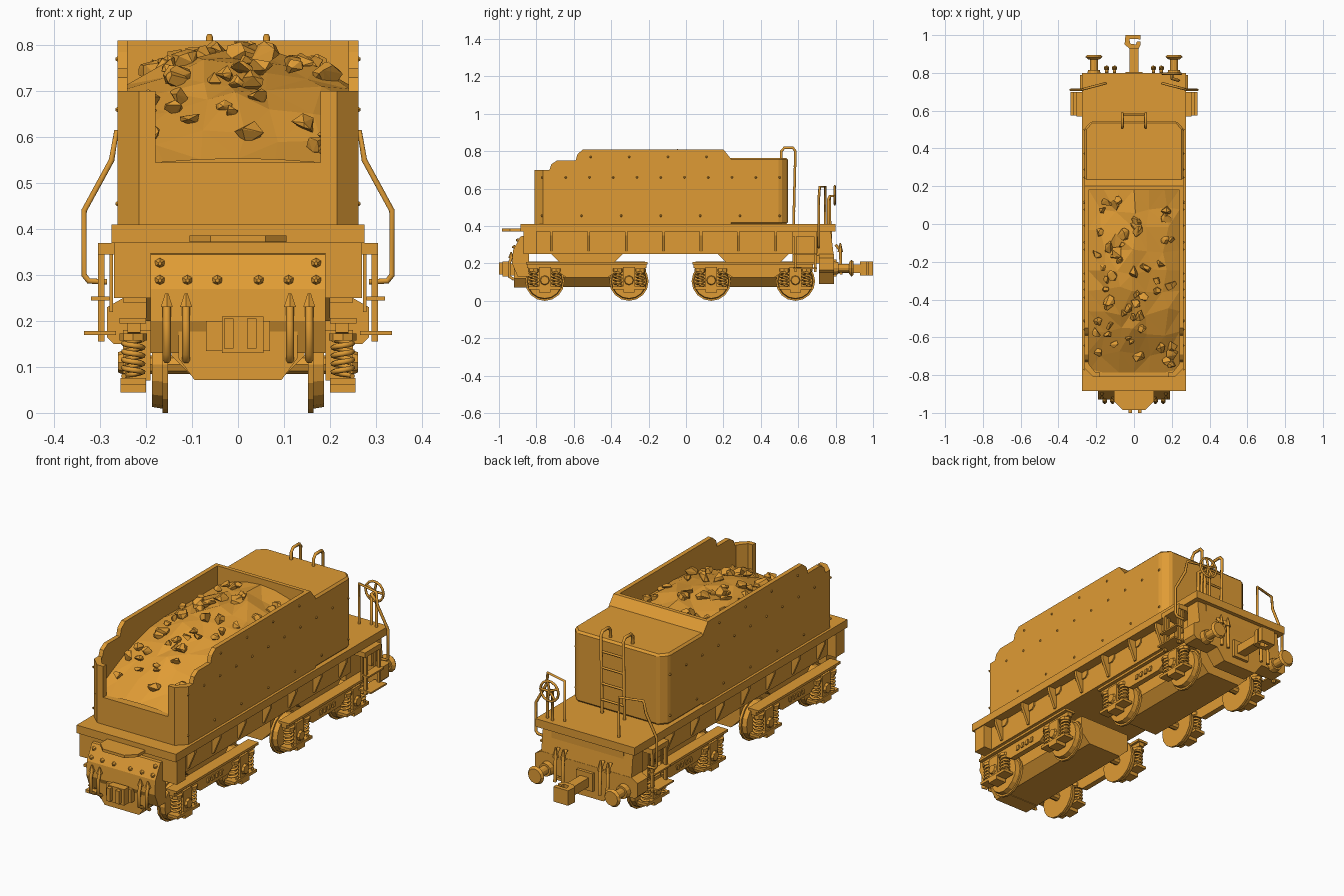
import bpy, bmesh, math, random
from mathutils import Vector, Matrix

if "Cube" in bpy.data.objects:
    bpy.data.objects.remove(bpy.data.objects["Cube"])
random.seed(7)

ochre = bpy.data.materials.new("ochre")
ochre.use_nodes = True
COLOR = (0.74, 0.33, 0.035, 1)
ochre.diffuse_color = COLOR
ochre.node_tree.nodes["Principled BSDF"].inputs["Base Color"].default_value = COLOR


def finish(name, bm, mirror=""):
    """Turn a bmesh into an object, mirrored over the given axes."""
    bmesh.ops.recalc_face_normals(bm, faces=bm.faces)
    mesh = bpy.data.meshes.new(name)
    bm.to_mesh(mesh)
    bm.free()
    mesh.materials.append(ochre)
    ob = bpy.data.objects.new(name, mesh)
    bpy.context.collection.objects.link(ob)
    if mirror:
        m = ob.modifiers.new("mirror", "MIRROR")
        m.use_axis = ["x" in mirror, "y" in mirror, False]
        m.use_mirror_merge = False
    return ob


def add_prism(bm, pts, axis, a, b):
    """Extrude a 2D outline along an axis from a to b."""
    def place(p, t):
        u, v = p
        return {"x": (t, u, v), "y": (u, t, v), "z": (u, v, t)}[axis]
    lo = [bm.verts.new(place(p, a)) for p in pts]
    hi = [bm.verts.new(place(p, b)) for p in pts]
    bm.faces.new(lo)
    bm.faces.new(hi)
    for i in range(len(pts)):
        j = (i + 1) % len(pts)
        bm.faces.new((lo[i], lo[j], hi[j], hi[i]))


def add_box(bm, x0, x1, y0, y1, z0, z1):
    add_prism(bm, [(x0, y0), (x1, y0), (x1, y1), (x0, y1)], "z", z0, z1)


def add_cyl(bm, centre, r1, r2, depth, axis, sides=14):
    rot = {"x": Matrix.Rotation(math.pi / 2, 4, "Y"),
           "y": Matrix.Rotation(-math.pi / 2, 4, "X"), "z": Matrix()}[axis]
    bmesh.ops.create_cone(bm, cap_ends=True, segments=sides, radius1=r1, radius2=r2,
                          depth=depth, matrix=Matrix.Translation(centre) @ rot)


def prism(name, pts, axis, a, b, mirror=""):
    bm = bmesh.new()
    add_prism(bm, pts, axis, a, b)
    return finish(name, bm, mirror)


def box(name, *size, mirror=""):
    bm = bmesh.new()
    add_box(bm, *size)
    return finish(name, bm, mirror)


def tubes(name, paths, r):
    """One curve object holding a round rod along each path."""
    cu = bpy.data.curves.new(name, "CURVE")
    cu.dimensions = "3D"
    cu.bevel_depth = r
    cu.bevel_resolution = 1
    cu.use_fill_caps = True
    for path in paths:
        sp = cu.splines.new("POLY")
        sp.points.add(len(path) - 1)
        for p, co in zip(sp.points, path):
            p.co = (*co, 1)
    cu.materials.append(ochre)
    ob = bpy.data.objects.new(name, cu)
    bpy.context.collection.objects.link(ob)


def both(path):
    return [[(s * x, y, z) for x, y, z in path] for s in (1, -1)]


W = 0.262
# Coal bunker and water tank
prism("bunker_base", [(-W, 0.2), (-W, -0.765), (-0.215, -0.81), (0.215, -0.81), (W, -0.765), (W, 0.2)],
      "z", 0.41, 0.545)
prism("bunker_side", [(-0.765, 0.5), (-0.765, 0.70), (-0.73, 0.70), (-0.72, 0.73), (-0.69, 0.75), (-0.59, 0.75),
                      (-0.58, 0.785), (-0.55, 0.81), (0.2, 0.81), (0.2, 0.5)], "x", 0.24, W, "x")
prism("bunker_front_corner", [(0.18, -0.81), (0.215, -0.81), (W, -0.765), (W, -0.74), (0.24, -0.74),
                              (0.205, -0.785), (0.18, -0.785)], "z", 0.54, 0.70, "x")
prism("bulkhead", [(0.18, 0.41), (0.18, 0.81), (0.2, 0.81), (0.24, 0.76), (0.24, 0.41)], "x", -W, W)
tank = prism("water_tank", [(-W, 0.22), (W, 0.22), (W, 0.505), (0.225, 0.545), (-0.225, 0.545), (-W, 0.505)],
             "z", 0.41, 0.765)
bev = tank.modifiers.new("soft_top", "BEVEL")
bev.width, bev.segments = 0.01, 1

# Rivets on the bunker walls
bm = bmesh.new()
for z, y0, y1, n in ((0.455, -0.77, 0.5, 7), (0.66, -0.77, 0.5, 11), (0.77, -0.51, 0.11, 4)):
    for i in range(n):
        y = y0 + (y1 - y0) * i / (n - 1)
        add_cyl(bm, (W + 0.002, y, z), 0.007, 0.003, 0.006, "x", 6)
finish("wall_rivets", bm, "x")

# Heaped coal
bm = bmesh.new()


def heap(x, y):
    t = min(1, (y + 0.79) / 0.6)
    return 0.55 + 0.23 * math.sin(t * math.pi / 2) - 0.9 * x * x * (0.3 + t)


NX, NY = 6, 9
grid = [[None] * (NY + 1) for _ in range(NX + 1)]
for i in range(NX + 1):
    for j in range(NY + 1):
        x, y = -0.242 + 0.484 * i / NX, -0.785 + 0.97 * j / NY
        inside = 0 < i < NX and 0 < j < NY
        d = 0.022 if inside else 0
        x, y = x + random.uniform(-d, d), y + random.uniform(-d, d)
        grid[i][j] = bm.verts.new((x, y, heap(x, y) + random.uniform(-d, d) * 0.7))
for i in range(NX):
    for j in range(NY):
        bm.faces.new((grid[i][j], grid[i + 1][j], grid[i + 1][j + 1], grid[i][j + 1]))
bmesh.ops.triangulate(bm, faces=bm.faces)
finish("coal_heap", bm)

bm = bmesh.new()
for k in range(55):
    x, y = random.uniform(-0.21, 0.21), -0.75 + 0.89 * (k + random.random()) / 55
    r = random.uniform(0.018, 0.036)
    c = Vector((x, y, heap(x, y) + 0.008))
    pts = []
    for _ in range(12):
        v = Vector([random.gauss(0, 1) for _ in range(3)]).normalized() * r
        pts.append(bm.verts.new(c + Vector((v.x, v.y, v.z * 0.8))))
    res = bmesh.ops.convex_hull(bm, input=pts)
    bmesh.ops.delete(bm, geom=[g for g in res["geom_interior"] if isinstance(g, bmesh.types.BMVert)], context="VERTS")
finish("coal_lumps", bm)

# Running board, underframe and gussets
box("running_board", -0.275, 0.275, -0.885, 0.8, 0.37, 0.41)
box("underframe", -0.225, 0.225, -0.85, 0.57, 0.25, 0.37)
box("front_headstock", -0.27, 0.27, -0.87, -0.8, 0.25, 0.37)
box("rear_underframe", -0.2, 0.2, 0.57, 0.78, 0.2, 0.37)
bm = bmesh.new()
for i in range(7):
    y = -0.72 + 0.2 * i
    add_prism(bm, [(0.22, 0.265), (0.232, 0.265), (0.268, 0.35), (0.268, 0.37), (0.22, 0.37)], "y", y - 0.007, y + 0.007)
    add_prism(bm, [(y - 0.045, 0.37), (y - 0.045, 0.35), (y - 0.03, 0.335), (y + 0.03, 0.335),
                   (y + 0.045, 0.35), (y + 0.045, 0.37)], "x", 0.224, 0.232)
finish("gussets", bm, "x")

# Front end: sloped apron, lip plate, drawgear
prism("front_apron", [(-0.84, 0.35), (-0.885, 0.345), (-0.925, 0.27), (-0.93, 0.2), (-0.9, 0.13), (-0.84, 0.13)],
      "x", -0.19, 0.19)
prism("front_lip_plate", [(-0.105, -0.88), (-0.105, -0.94), (-0.06, -0.985), (0.06, -0.985), (0.105, -0.94),
                          (0.105, -0.88)], "z", 0.372, 0.386)
prism("front_drag_box", [(-0.13, 0.2), (-0.13, 0.12), (-0.095, 0.072), (0.095, 0.072), (0.13, 0.12), (0.13, 0.2)],
      "y", -0.92, -0.84)
bm = bmesh.new()
add_box(bm, -0.07, 0.07, -0.945, -0.92, 0.135, 0.2)
add_box(bm, -0.035, 0.055, -0.98, -0.94, 0.13, 0.21)
add_box(bm, -0.03, -0.01, -1.0, -0.97, 0.14, 0.205)
add_box(bm, 0.02, 0.04, -1.0, -0.97, 0.14, 0.205)
finish("front_coupler", bm)
bm = bmesh.new()
for x, y, z in ((0.17, -0.902, 0.325), (0.17, -0.922, 0.288), (0.11, -0.922, 0.288), (0.045, -0.922, 0.288)):
    add_cyl(bm, (x, y, z), 0.004, 0.012, 0.014, "y", 6)
finish("apron_bolts", bm, "x")

# Brake hoses at both ends
hoses = []
for x in (0.155, 0.113):
    hoses += both([(x, -0.93, 0.24), (x, -0.945, 0.2), (x, -0.945, 0.13), (x, -0.92, 0.115)])
    hoses += both([(x - 0.01, 0.8, 0.3), (x - 0.01, 0.825, 0.27), (x - 0.01, 0.83, 0.14)])
tubes("brake_hoses", hoses, 0.009)
bm = bmesh.new()
for x in (0.155, 0.113):
    add_cyl(bm, (x, -0.935, 0.245), 0.015, 0.004, 0.03, "z", 6)
    add_cyl(bm, (x - 0.01, 0.825, 0.285), 0.015, 0.004, 0.05, "z", 6)
finish("hose_valves", bm, "x")

# Rear beam, buffers and hook
prism("rear_beam", [(-0.285, 0.23), (-0.285, 0.165), (-0.27, 0.15), (-0.14, 0.15), (-0.095, 0.09), (0.095, 0.09),
                    (0.14, 0.15), (0.27, 0.15), (0.285, 0.165), (0.285, 0.23), (0.25, 0.25), (-0.25, 0.25)],
      "y", 0.71, 0.79)
prism("rear_apron", [(0.7, 0.24), (0.79, 0.24), (0.775, 0.37), (0.7, 0.37)], "x", -0.25, 0.25)
bm = bmesh.new()
for y, r1, r2, d in ((0.8, 0.036, 0.032, 0.03), (0.835, 0.022, 0.022, 0.08), (0.878, 0.03, 0.045, 0.012),
                     (0.89, 0.045, 0.036, 0.012)):
    add_cyl(bm, (0.212, y, 0.175), r1, r2, d, "y", 12)
finish("buffers", bm, "x")
bm = bmesh.new()
add_box(bm, -0.045, 0.045, 0.78, 0.805, 0.13, 0.22)
add_box(bm, -0.024, 0.024, 0.79, 0.935, 0.15, 0.195)
add_prism(bm, [(-0.025, 0.93), (0.025, 0.93), (0.035, 0.95), (0.035, 0.965), (0.015, 0.965), (0.01, 0.95),
               (-0.02, 0.955), (-0.025, 0.98), (0.015, 0.98), (0.035, 0.975), (0.035, 1.0), (-0.045, 1.0),
               (-0.05, 0.95)], "z", 0.135, 0.21)
finish("rear_hook", bm)

# Side steps below the rear platform
bm = bmesh.new()
add_box(bm, 0.2, 0.305, 0.57, 0.7, 0.345, 0.37)
for y in (0.58, 0.685):
    add_box(bm, 0.29, 0.305, y, y + 0.012, 0.155, 0.35)
    add_box(bm, 0.272, 0.28, y, y + 0.012, 0.22, 0.35)
add_box(bm, 0.28, 0.32, 0.575, 0.7, 0.245, 0.253)
add_box(bm, 0.265, 0.335, 0.575, 0.7, 0.17, 0.178)
finish("side_steps", bm, "x")

# Rear ladder and grab rails
tubes("ladder_rails", both([(0.062, 0.575, 0.41), (0.062, 0.585, 0.8), (0.062, 0.572, 0.818),
                            (0.062, 0.525, 0.818), (0.062, 0.51, 0.8), (0.062, 0.51, 0.76)]), 0.008)
tubes("ladder_rungs", [[(-0.062, 0.58, z), (0.062, 0.58, z)] for z in (0.48, 0.56, 0.64, 0.72)], 0.006)
tubes("platform_rails", both([(0.15, 0.745, 0.4), (0.15, 0.745, 0.61), (0.265, 0.715, 0.61), (0.275, 0.71, 0.55),
                              (0.335, 0.71, 0.44), (0.335, 0.71, 0.3), (0.325, 0.71, 0.287),
                              (0.285, 0.71, 0.285)]), 0.007)

# Hand brake
tubes("brake_column", [[(0.2, 0.77, 0.4), (0.2, 0.77, 0.56), (0.2, 0.8, 0.56)],
                       [(0.235, 0.76, 0.4), (0.235, 0.76, 0.54), (0.2, 0.77, 0.56)]], 0.008)
ring = [(0.2 + 0.05 * math.cos(a), 0.795, 0.565 + 0.05 * math.sin(a))
        for a in [math.tau * i / 14 for i in range(15)]]
tubes("brake_wheel", [ring] + [[ring[i], (0.2, 0.795, 0.565)] for i in (0, 3, 6, 9, 11)], 0.006)

# Bogies
for label, cy in (("front", -0.53), ("rear", 0.36)):
    prism(label + "_bolster", [(cy - 0.19, 0.25), (cy - 0.14, 0.2), (cy + 0.14, 0.2), (cy + 0.19, 0.25)],
          "x", -0.2, 0.2)
    prism(label + "_bogie_belly", [(-0.145, 0.21), (-0.145, 0.125), (-0.095, 0.075), (0.095, 0.075),
                                   (0.145, 0.125), (0.145, 0.21)], "y", cy - 0.31, cy + 0.31)
    half = [(0.32, 0.2), (0.32, 0.175), (0.17, 0.165), (0.11, 0.125)]
    bm = bmesh.new()
    add_prism(bm, [(cy + y, z) for y, z in half] + [(cy - y, z) for y, z in reversed(half)], "x", 0.212, 0.24)
    add_box(bm, 0.2, 0.258, cy - 0.325, cy + 0.325, 0.195, 0.207)
    for i in range(4):
        y = cy - 0.06 + 0.034 * i
        add_prism(bm, [(y, 0.145), (y + 0.016, 0.145), (y + 0.02, 0.168), (y + 0.004, 0.168)], "x", 0.238, 0.247)
    finish(label + "_bogie_frame", bm, "x")
    wheels, boxes, coils = bmesh.new(), bmesh.new(), []
    for ay in (cy - 0.225, cy + 0.225):
        add_cyl(wheels, (0.158, ay, 0.105), 0.105, 0.105, 0.012, "x", 16)
        add_cyl(wheels, (0.175, ay, 0.105), 0.096, 0.092, 0.024, "x", 16)
        add_cyl(wheels, (0.11, ay, 0.105), 0.02, 0.02, 0.22, "x", 8)
        add_box(boxes, 0.19, 0.25, ay - 0.032, ay + 0.032, 0.07, 0.18)
        add_cyl(boxes, (0.253, ay, 0.11), 0.028, 0.022, 0.016, "x", 8)
        add_box(boxes, 0.2, 0.256, ay - 0.088, ay + 0.088, 0.062, 0.076)
        add_box(boxes, 0.2, 0.256, ay - 0.03, ay + 0.03, 0.044, 0.066)
        for dy in (-0.06, 0.06):
            add_cyl(boxes, (0.228, ay + dy, 0.165), 0.03, 0.03, 0.015, "z", 8)
            coils += both([(0.228 + 0.021 * math.cos(t * math.pi / 4), ay + dy + 0.021 * math.sin(t * math.pi / 4),
                            0.08 + 0.08 * t / 36) for t in range(37)])
    finish(label + "_wheels", wheels, "x")
    finish(label + "_axle_boxes", boxes, "x")
    tubes(label + "_springs", coils, 0.006)
